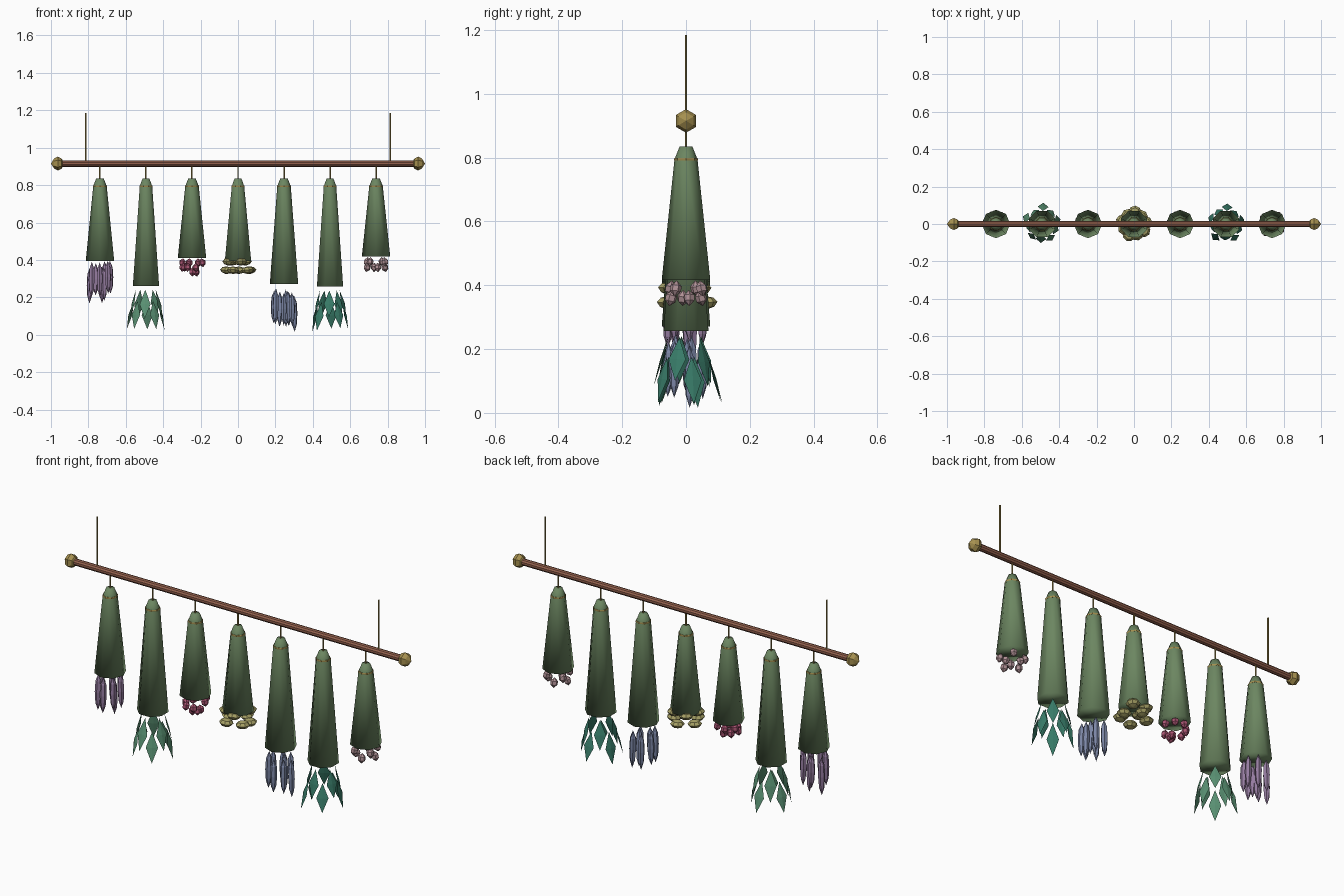
import bpy, bmesh, math, random
from mathutils import Matrix, Vector

if "Cube" in bpy.data.objects:
    bpy.data.objects.remove(bpy.data.objects["Cube"])

random.seed(4)


def material(name, rgb):
    m = bpy.data.materials.new(name)
    m.diffuse_color = (*rgb, 1)
    m.use_nodes = True
    m.node_tree.nodes["Principled BSDF"].inputs["Base Color"].default_value = m.diffuse_color
    return m


WOOD = material("brown wood", (0.30, 0.12, 0.075))
TWINE = material("golden twine", (0.38, 0.28, 0.08))
STEM = material("stem green", (0.15, 0.24, 0.12))
LAVENDER = material("lavender purple", (0.30, 0.20, 0.35))
SAGE = material("sage leaf", (0.10, 0.28, 0.17))
ROSE = material("rose", (0.40, 0.09, 0.17))
YELLOW = material("dull yellow", (0.38, 0.35, 0.13))
BLUE = material("dusty blue", (0.20, 0.24, 0.38))
TEAL = material("teal leaf", (0.04, 0.20, 0.14))
PINK = material("dusty pink", (0.43, 0.28, 0.30))


def lathe(bm, profile, sides, mat=Matrix(), spin=0.0):
    """Revolve (z, radius) points, listed top down, about z."""
    rings = []
    for z, r in profile:
        n = sides if r > 0 else 1
        rings.append([bm.verts.new(mat @ Vector((
            r * math.cos(2 * math.pi * i / sides + spin),
            r * math.sin(2 * math.pi * i / sides + spin), z))) for i in range(n)])
    for a, b in zip(rings, rings[1:]):
        for i in range(sides):
            j = (i + 1) % sides
            quad = [a[i % len(a)], b[i % len(b)], b[j % len(b)], a[j % len(a)]]
            bm.faces.new(list(dict.fromkeys(quad)))
    if len(rings[0]) > 1:
        bm.faces.new(rings[0])
    if len(rings[-1]) > 1:
        bm.faces.new(rings[-1][::-1])


def finish(bm, name, mat, smooth=False):
    bmesh.ops.recalc_face_normals(bm, faces=bm.faces)
    me = bpy.data.meshes.new(name)
    for f in bm.faces:
        f.smooth = smooth
    bm.to_mesh(me)
    bm.free()
    me.materials.append(mat)
    ob = bpy.data.objects.new(name, me)
    bpy.context.collection.objects.link(ob)


def turned(name, mat, profile, sides, matrix, smooth=False, spin=0.0):
    bm = bmesh.new()
    lathe(bm, profile, sides, matrix, spin)
    finish(bm, name, mat, smooth)


def around(x, angle, radius, z, tilt=0.0):
    """Place at an angle round a bundle, local x outward, hanging end tilted out."""
    return (Matrix.Translation((x, 0, z)) @ Matrix.Rotation(angle, 4, 'Z')
            @ Matrix.Translation((radius, 0, 0)) @ Matrix.Rotation(-tilt, 4, 'Y'))


# Flower heads: x is the bundle centre, z the bottom of its stems
def spikes(bm, x, z):
    for i in range(9):
        length = random.uniform(0.17, 0.20)
        r = 0.017
        prof = [(0, 0), (-0.2 * length, 0.85 * r), (-0.5 * length, r),
                (-0.8 * length, 0.75 * r), (-length, 0)]
        rad = 0.054 if i < 7 else 0.02
        lathe(bm, prof, 6, around(x, i * 2 * math.pi / 7 + 0.2, rad,
                                  z - random.uniform(0.0, 0.045), 0.02))


def leaves(bm, x, z):
    for i in range(10):
        length = random.uniform(0.14, 0.165)
        drop = 0.01 if i % 2 else 0.07
        m = around(x, i * 2 * math.pi / 10 + 0.25, 0.052 if i % 2 else 0.066,
                   z - drop, random.uniform(0.18, 0.3))
        # thin diamond, bowed outward at the middle
        bow = Matrix.Translation((0.004, 0, 0)) @ Matrix.Diagonal((0.13, 1, 1, 1))
        lathe(bm, [(0, 0), (-0.5 * length, 0.029), (-length, 0)], 4, m @ bow)


def berries(bm, x, z):
    for i in range(11):
        rad = (0.055, 0.05, 0.025)[i % 3]
        h = z - (0.025, 0.05, 0.075)[i % 3]
        lathe(bm, [(0.024, 0), (0.009, 0.018), (-0.009, 0.017), (-0.024, 0)], 6,
              around(x, i * 2.4, rad, h, 0.2))


def sparse_berries(bm, x, z):
    for i in range(8):
        h = z - (0.025 if i % 2 else 0.055)
        lathe(bm, [(0.026, 0), (0.008, 0.018), (-0.01, 0.017), (-0.026, 0)], 6,
              around(x, i * math.pi / 4 + 0.2, 0.058 if i % 2 else 0.048, h, 0.25))


def discs(bm, x, z):
    for i in range(9):
        high = i % 2
        lathe(bm, [(0.021, 0), (0.014, 0.024), (0, 0.035), (-0.014, 0.024),
                   (-0.021, 0)], 8,
              around(x, i * 2 * math.pi / 9 + 0.1, 0.056 if high else 0.064,
                     z - (0.005 if high else 0.05), 0.1))


# Rod, end knobs and hanging cords
ROD_Z = 0.915
lie = Matrix.Translation((0, 0, ROD_Z)) @ Matrix.Rotation(math.pi / 2, 4, 'Y')
turned("rod", WOOD, [(0.95, 0.017), (-0.95, 0.017)], 10, lie, True)
bpy.data.objects["rod"].data.shade_flat()
for side, s in (("left", -1), ("right", 1)):
    turned(side + "_knob", TWINE,
           [(0.037, 0), (0.02, 0.027), (0, 0.037), (-0.02, 0.027), (-0.034, 0)], 6,
           Matrix.Translation((s * 0.963, 0, ROD_Z)) @ Matrix.Rotation(s * math.pi / 2, 4, 'Y'))
    turned(side + "_hanging_cord", TWINE, [(1.185, 0.004), (ROD_Z, 0.004)], 6,
           Matrix.Translation((s * 0.813, 0, 0)))

# Seven bundles: name, bottom of stems, top of flowers, flower builder, colour
bundles = [
    ("lavender", 0.395, 0.40, spikes, LAVENDER),
    ("sage", 0.26, 0.25, leaves, SAGE),
    ("rose", 0.41, 0.41, berries, ROSE),
    ("yellow_flower", 0.395, 0.395, discs, YELLOW),
    ("blue_flower", 0.27, 0.25, spikes, BLUE),
    ("teal_leaf", 0.257, 0.245, leaves, TEAL),
    ("pink_berry", 0.417, 0.415, sparse_berries, PINK),
]
for k, (name, low, head_z, build, mat) in enumerate(bundles):
    x = (k - 3) * 0.246
    at = Matrix.Translation((x, 0, 0))
    turned(name + "_stems", STEM, [(0.835, 0.02), (0.795, 0.036), (low, 0.076)], 8,
           at, True, math.pi / 8 * (k % 2))
    turned(name + "_tie", TWINE, [(0.799, 0.0365), (0.795, 0.0375), (0.791, 0.0367)], 8,
           at, False, math.pi / 8 * (k % 2))
    turned(name + "_string", TWINE, [(ROD_Z, 0.004), (0.82, 0.004)], 6, at)
    bm = bmesh.new()
    build(bm, x, head_z)
    finish(bm, name + "_heads", mat)
